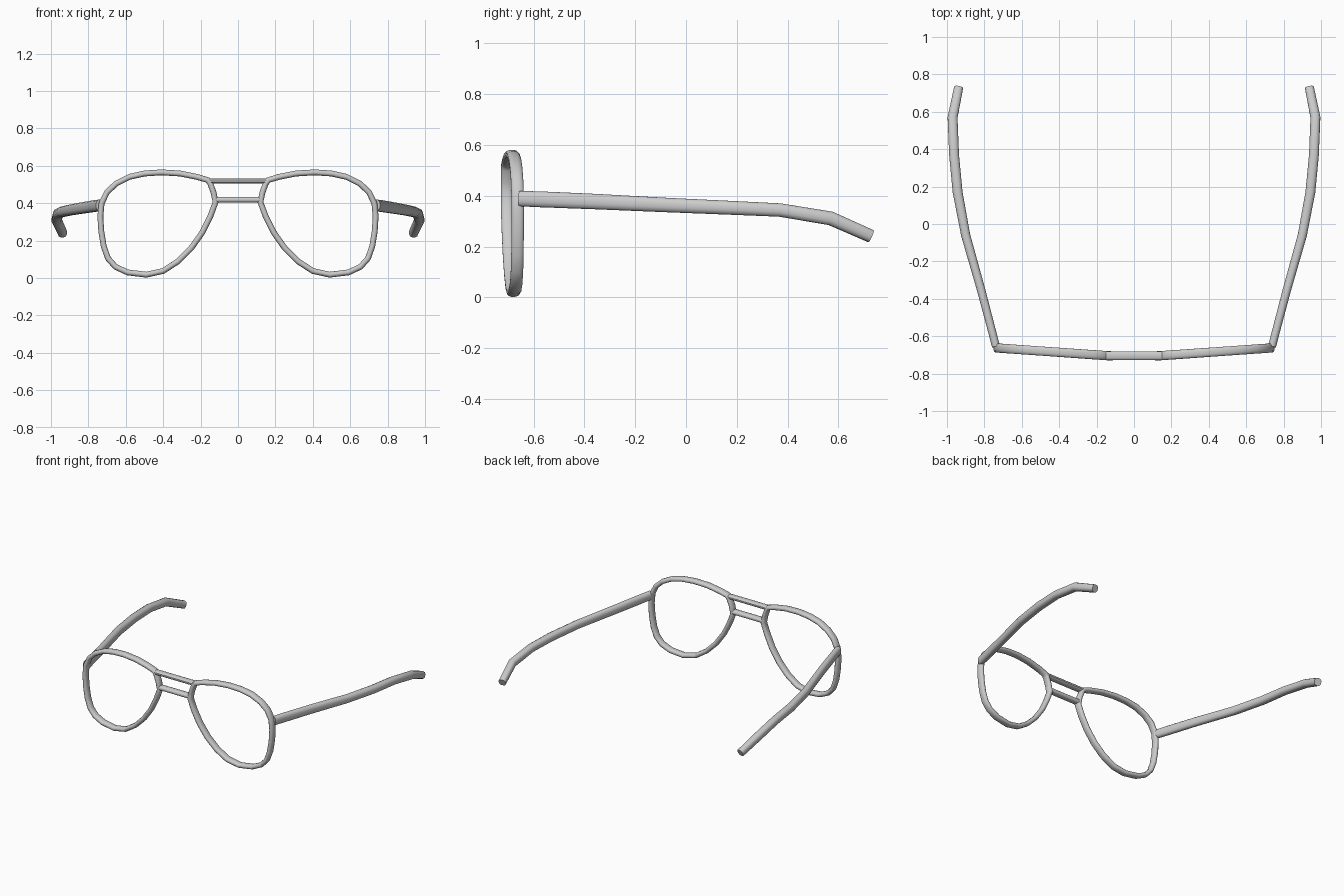
import bpy, bmesh, math
from mathutils import Vector

if "Cube" in bpy.data.objects:
    bpy.data.objects.remove(bpy.data.objects["Cube"])


def sweep(name, path, sizes, ref, closed=False, sides=12, power=0.8):
    """Sweep a rounded section along a path; sizes = (half across, half along ref)."""
    bm = bmesh.new()
    pts = [Vector(p) for p in path]
    n = len(pts)
    rings = []
    for i, p in enumerate(pts):
        a = pts[i - 1] if (closed or i > 0) else p
        b = pts[(i + 1) % n] if (closed or i < n - 1) else p
        t = ((b - p).normalized() + (p - a).normalized()).normalized()
        across = t.cross(Vector(ref)).normalized()
        along = across.cross(t).normalized()
        w, h = sizes[i] if isinstance(sizes, list) else sizes
        ring = []
        for k in range(sides):
            ang = 2 * math.pi * (k + 0.5) / sides
            c, s = math.cos(ang), math.sin(ang)
            u = math.copysign(abs(c) ** power, c) * w
            v = math.copysign(abs(s) ** power, s) * h
            ring.append(bm.verts.new(p + across * u + along * v))
        rings.append(ring)
    for i in range(n if closed else n - 1):
        r, q = rings[i], rings[(i + 1) % n]
        for k in range(sides):
            j = (k + 1) % sides
            bm.faces.new((r[k], r[j], q[j], q[k]))
    if not closed:
        bm.faces.new(rings[0])
        bm.faces.new(rings[-1])
    bmesh.ops.recalc_face_normals(bm, faces=bm.faces)
    me = bpy.data.meshes.new(name)
    bm.to_mesh(me)
    bm.free()
    ob = bpy.data.objects.new(name, me)
    bpy.context.collection.objects.link(ob)
    bpy.context.view_layer.objects.active = ob
    ob.select_set(True)
    bpy.ops.object.shade_smooth_by_angle(angle=math.radians(40))
    ob.select_set(False)
    return ob


def front_y(x):
    """Front frame is flat at the bridge and sweeps back towards the hinges."""
    return -0.705 + max(0, abs(x) - 0.13) * 0.07


# Teardrop lens outline (x, z)
outline = [(.148, .505), (.162, .524), (.22, .541), (.31, .559), (.41, .565), (.50, .559),
           (.58, .541), (.65, .506), (.70, .46), (.729, .40), (.736, .33),
           (.731, .25), (.718, .17), (.695, .105), (.655, .06), (.59, .030),
           (.49, .018), (.40, .038), (.32, .09), (.25, .16), (.19, .245),
           (.148, .33), (.12, .405), (.130, .455)]

# Temple centreline (x, y, z) and section half sizes
temple = [(.738, -.655, .389), (.76, -.57, .386), (.818, -.35, .377), (.90, -.06, .363),
          (.943, .17, .353), (.962, .37, .344), (.970, .57, .311), (.938, .728, .241)]
temple_size = [(.022, .031), (.022, .032), (.023, .031), (.025, .029),
               (.027, .028), (.027, .027), (.027, .028), (.025, .026)]

for side, s in (("right", 1), ("left", -1)):
    # Lens rim
    sweep(side + "_rim", [(s * x, front_y(x), z) for x, z in outline],
          (.016, .025), (0, 1, 0), closed=True)
    # Temple arm with bent tip
    sweep(side + "_temple", [(s * x, y, z) for x, y, z in temple],
          temple_size, (0, 0, 1))

# Double bridge bars
for name, x, z, h in (("upper_bridge", .15, .519, .014), ("lower_bridge", .122, .419, .016)):
    sweep(name, [(-x, -.705, z), (x, -.705, z)], (h, .024), (0, 1, 0))
